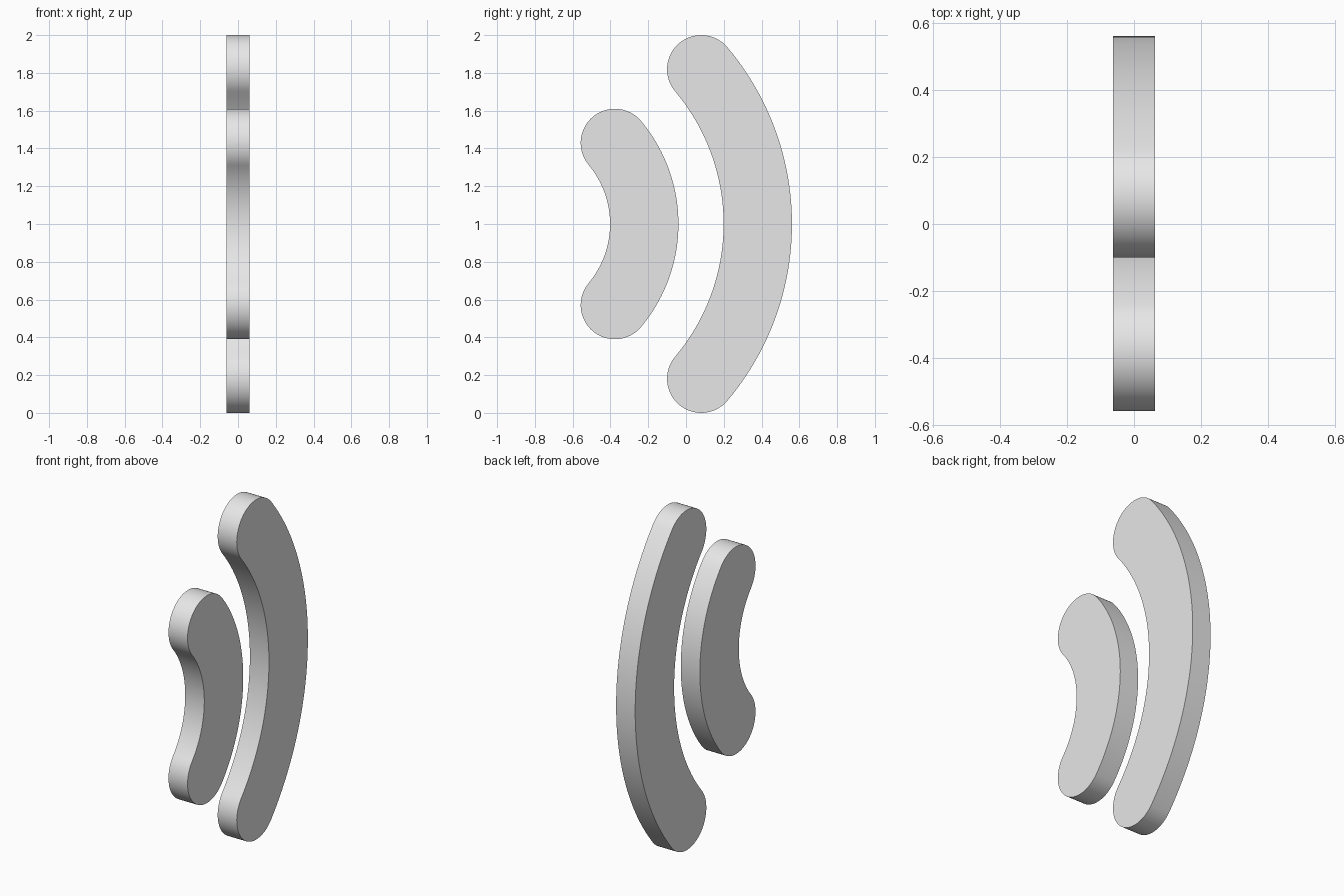
import bpy, bmesh, math

if "Cube" in bpy.data.objects:
    bpy.data.objects.remove(bpy.data.objects["Cube"])

HALF_THICK = 0.062   # half thickness along x
CAP_R = 0.181        # half width of each band
CENTRE_Y, CENTRE_Z = -0.89, 1.0

grey = bpy.data.materials.new("light_grey")
grey.diffuse_color = (0.8, 0.8, 0.8, 1)
grey.use_nodes = True
grey.node_tree.nodes["Principled BSDF"].inputs["Base Color"].default_value = grey.diffuse_color


def arc(cy, cz, r, a0, a1, n):
    """Points along an arc in the y-z plane."""
    return [(cy + r * math.cos(a0 + (a1 - a0) * i / n),
             cz + r * math.sin(a0 + (a1 - a0) * i / n)) for i in range(n + 1)]


def curved_band(name, radius, half_angle):
    """Flat curved band with rounded ends, extruded along x."""
    a = half_angle
    top = (CENTRE_Y + radius * math.cos(a), CENTRE_Z + radius * math.sin(a))
    low = (top[0], 2 * CENTRE_Z - top[1])
    outline = arc(CENTRE_Y, CENTRE_Z, radius + CAP_R, -a, a, 48)[:-1]   # outer edge
    outline += arc(*top, CAP_R, a, a + math.pi, 32)[:-1]                # upper round end
    outline += arc(CENTRE_Y, CENTRE_Z, radius - CAP_R, a, -a, 48)[:-1]  # inner edge
    outline += arc(*low, CAP_R, math.pi - a, 2 * math.pi - a, 32)[:-1]  # lower round end

    bm = bmesh.new()
    face = bm.faces.new([bm.verts.new((-HALF_THICK, y, z)) for y, z in outline])
    ext = bmesh.ops.extrude_face_region(bm, geom=[face])
    verts = [v for v in ext["geom"] if isinstance(v, bmesh.types.BMVert)]
    bmesh.ops.translate(bm, verts=verts, vec=(2 * HALF_THICK, 0, 0))
    bmesh.ops.recalc_face_normals(bm, faces=bm.faces)

    mesh = bpy.data.meshes.new(name)
    bm.to_mesh(mesh)
    bm.free()
    mesh.materials.append(grey)
    obj = bpy.data.objects.new(name, mesh)
    bpy.context.collection.objects.link(obj)
    bpy.ops.object.select_all(action='DESELECT')
    obj.select_set(True)
    bpy.context.view_layer.objects.active = obj
    bpy.ops.object.shade_smooth_by_angle(angle=math.radians(30))


# Two concentric bands
curved_band("large_band", 1.27, math.asin(0.819 / 1.27))
curved_band("small_band", 0.669, math.asin(0.429 / 0.669))
